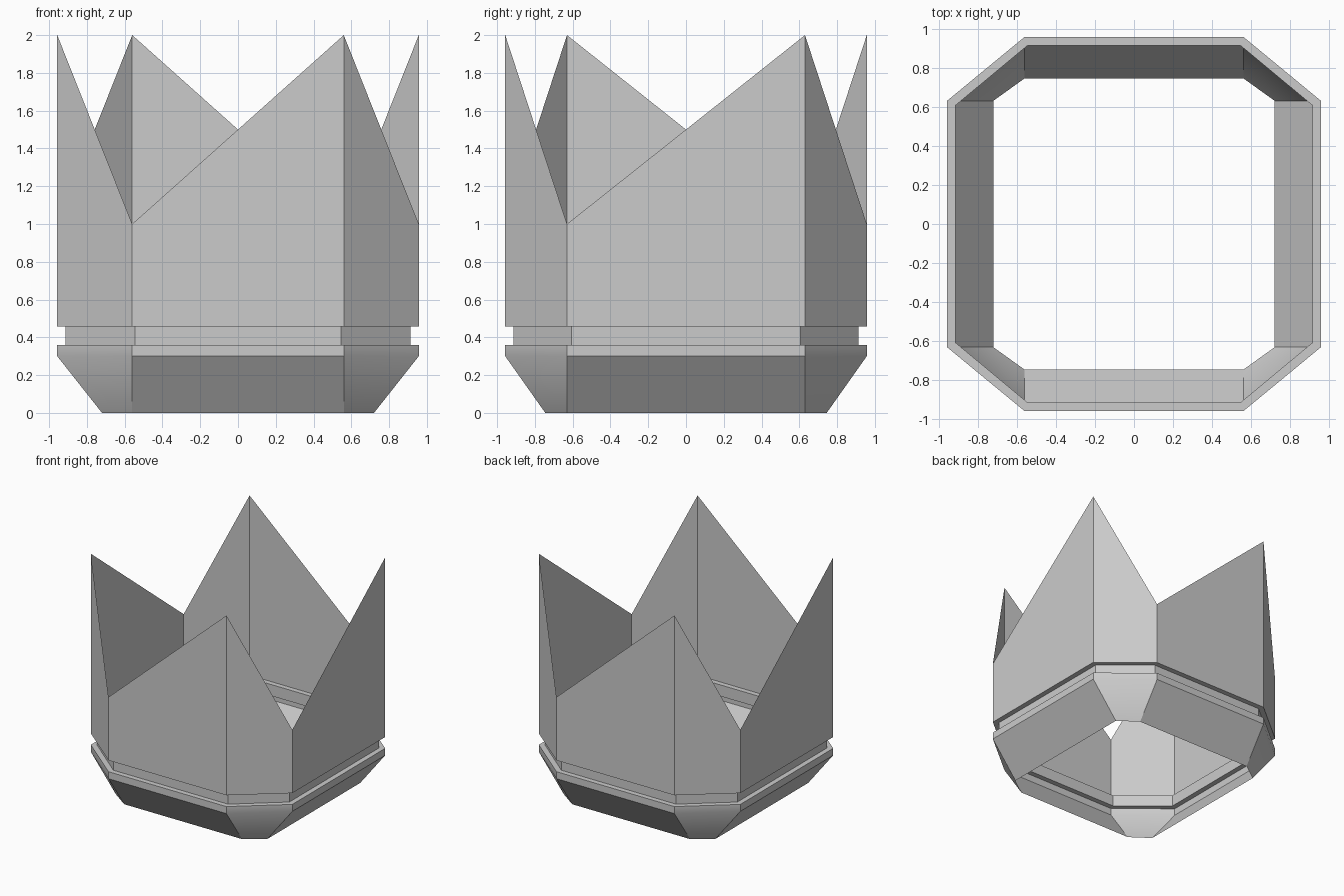
import bpy
import bmesh
import math

cube = bpy.data.objects.get("Cube")
if cube:
    bpy.data.objects.remove(cube, do_unlink=True)

grey = bpy.data.materials.new("plain grey")
grey.use_nodes = True
COLOUR = (0.6, 0.6, 0.6, 1)
grey.diffuse_color = COLOUR
grey.node_tree.nodes["Principled BSDF"].inputs["Base Color"].default_value = COLOUR

# Chamfered outlines: front corner (x, y), then side corner (x, y)
OUTER = ((0.56, 0.957), (0.957, 0.63))
NECK = ((0.545, 0.913), (0.913, 0.607))
FOOT = ((0.56, 0.745), (0.72, 0.63))


def ring(bm, outline, z_even, z_odd=None):
    """Eight corners, counter-clockwise; odd corners may have another height."""
    (fx, fy), (sx, sy) = outline
    half = [(fx, -fy), (sx, -sy), (sx, sy), (fx, fy)]
    corners = half + [(-x, -y) for x, y in half]
    heights = (z_even, z_even if z_odd is None else z_odd)
    return [bm.verts.new((x, y, heights[i % 2])) for i, (x, y) in enumerate(corners)]


def shell(name, rows):
    """Open band of faces through stacked rings."""
    bm = bmesh.new()
    rings = [ring(bm, *row) for row in rows]
    for low, high in zip(rings, rings[1:]):
        for i in range(8):
            j = (i + 1) % 8
            bm.faces.new((low[i], low[j], high[j], high[i]))
    mesh = bpy.data.meshes.new(name)
    bm.to_mesh(mesh)
    bm.free()
    mesh.materials.append(grey)
    obj = bpy.data.objects.new(name, mesh)
    bpy.context.collection.objects.link(obj)
    bpy.ops.object.select_all(action='DESELECT')
    obj.select_set(True)
    bpy.context.view_layer.objects.active = obj
    bpy.ops.object.shade_smooth_by_angle(angle=math.radians(30))
    return obj


# Tapered open base with its upright rim and inner ledge
shell("tapered_base", [(FOOT, 0), (OUTER, 0.30), (OUTER, 0.36), (NECK, 0.36)])
# Recessed neck
shell("recessed_neck", [(NECK, 0.36), (NECK, 0.457)])
# Thin wall with underside ledge, rising to four points
shell("pointed_wall", [(NECK, 0.457), (OUTER, 0.457), (OUTER, 2, 1)])
